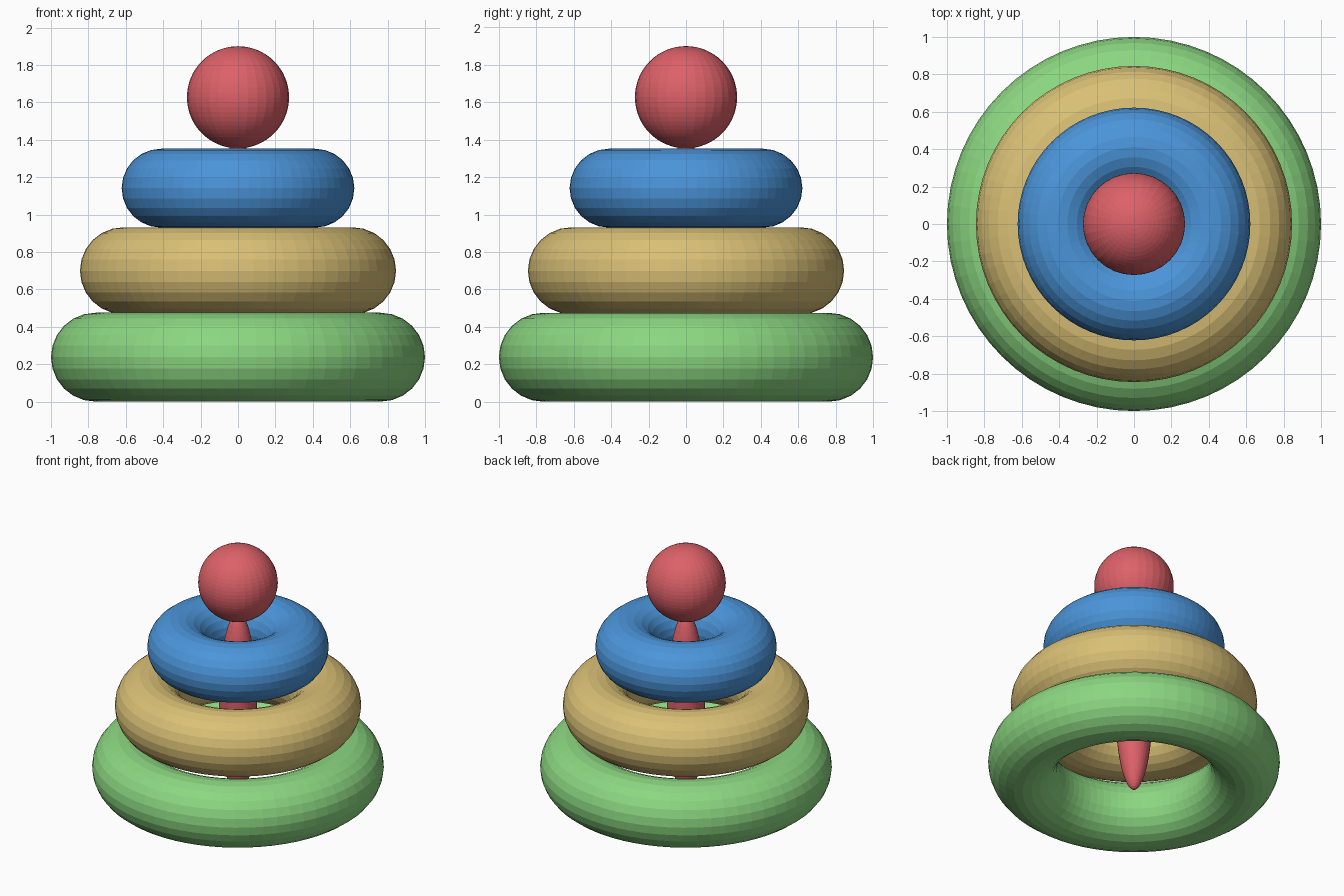
import bpy
import math

cube = bpy.data.objects.get("Cube")
if cube:
    bpy.data.objects.remove(cube, do_unlink=True)


def make_material(name, color):
    mat = bpy.data.materials.new(name)
    mat.use_nodes = True
    rgba = (*color, 1.0)
    mat.diffuse_color = rgba
    mat.node_tree.nodes["Principled BSDF"].inputs["Base Color"].default_value = rgba
    return mat


def finish(name, mat):
    obj = bpy.context.object
    obj.name = name
    obj.data.materials.append(mat)
    return obj


def ring(name, outer, bottom, top, mat):
    """Doughnut given by its outer radius and its lowest and highest points."""
    tube = (top - bottom) / 2
    bpy.ops.mesh.primitive_torus_add(
        major_radius=outer - tube, minor_radius=tube,
        major_segments=64, minor_segments=24,
        location=(0, 0, (top + bottom) / 2))
    return finish(name, mat)


def ball(name, radius, half_height, z, mat):
    """Sphere, stretched upright when half_height differs from radius."""
    bpy.ops.mesh.primitive_uv_sphere_add(
        segments=32, ring_count=32, radius=1, location=(0, 0, z))
    obj = finish(name, mat)
    obj.scale = (radius, radius, half_height)
    return obj


red = make_material("soft red", (0.72, 0.12, 0.14))
blue = make_material("sky blue", (0.07, 0.30, 0.70))
sand = make_material("sand yellow", (0.70, 0.53, 0.18))
green = make_material("leaf green", (0.26, 0.68, 0.22))

# Three stacked rings
ring("bottom_ring", 1.0, 0.0, 0.475, green)
ring("middle_ring", 0.845, 0.467, 0.932, sand)
ring("top_ring", 0.622, 0.93, 1.352, blue)

# Slim tapered spindle inside the rings, with the ball on top
ball("spindle", 0.13, 0.69, 0.71, red)
ball("top_ball", 0.273, 0.273, 1.627, red)
